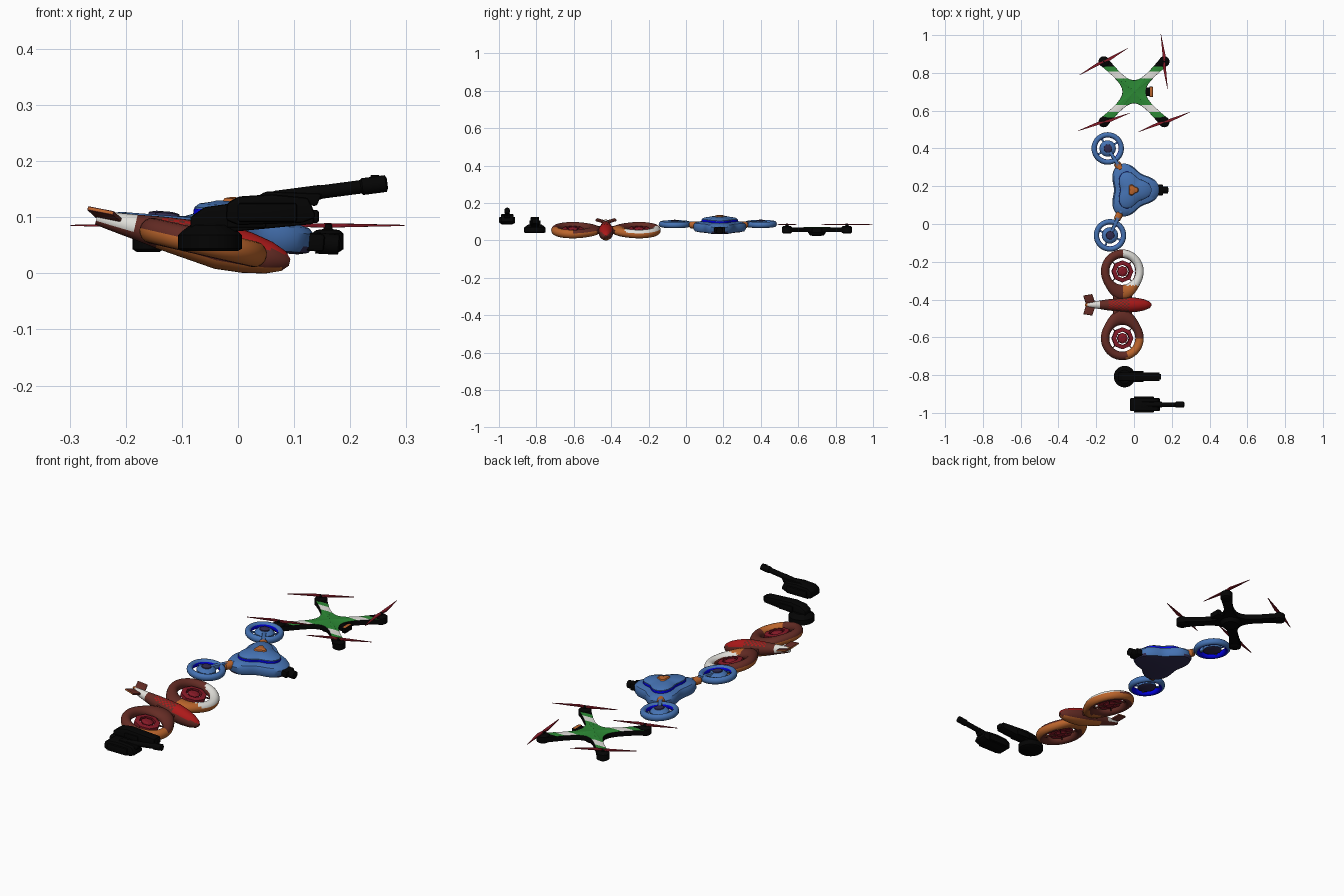
import bpy, bmesh, math
from mathutils import Matrix, Vector
from math import sin, cos, pi, radians

if "Cube" in bpy.data.objects:
    bpy.data.objects.remove(bpy.data.objects["Cube"])

def mat(name, r, g, b):
    m = bpy.data.materials.new(name)
    m.diffuse_color = (r, g, b, 1)
    m.use_nodes = True
    m.node_tree.nodes["Principled BSDF"].inputs["Base Color"].default_value = m.diffuse_color
    return m

BLACK = mat("black", .0012, .0012, .0012)
GREEN = mat("green", .025, .25, .035)
WHITE = mat("white", .75, .74, .7)
RED = mat("red", .42, .01, .01)
CRIMSON = mat("crimson", .24, .01, .02)
ORANGE = mat("orange", .5, .13, .025)
BROWN = mat("brown", .13, .025, .018)
BLUE = mat("blue", .06, .17, .45)
BRIGHT = mat("bright blue", 0, 0, .9)
NAVY = mat("dark navy", .03, .025, .08)

def at(x, y, z, yaw=0, pitch=0):
    return (Matrix.Translation((x, y, z)) @ Matrix.Rotation(radians(pitch), 4, 'Y')
            @ Matrix.Rotation(radians(yaw), 4, 'Z'))

def finish(name, bm, mats, m=Matrix(), rule=None, smooth=True, bevel=0):
    """Colour faces by rule (local centre, normal), place and link the part."""
    bmesh.ops.recalc_face_normals(bm, faces=bm.faces)
    if rule:
        for f in bm.faces:
            f.material_index = rule(f.calc_center_median(), f.normal)
    if bevel:
        bmesh.ops.bevel(bm, geom=bm.edges[:], offset=bevel, segments=2, affect='EDGES', profile=.5)
    bm.transform(m)
    me = bpy.data.meshes.new(name)
    bm.to_mesh(me)
    bm.free()
    for k in mats:
        me.materials.append(k)
    ob = bpy.data.objects.new(name, me)
    bpy.context.collection.objects.link(ob)
    if smooth:
        bpy.ops.object.select_all(action='DESELECT')
        bpy.context.view_layer.objects.active = ob
        ob.select_set(True)
        bpy.ops.object.shade_smooth_by_angle(angle=radians(35))
    return ob

def loft(rings, closed=False):
    """Skin a stack of point rings; closed joins last to first, else caps."""
    bm = bmesh.new()
    vs = [[bm.verts.new(p) for p in r] for r in rings]
    n, k = len(vs[0]), len(vs)
    for i in range(k if closed else k - 1):
        a, b = vs[i], vs[(i + 1) % k]
        for j in range(n):
            bm.faces.new((a[j], a[(j + 1) % n], b[(j + 1) % n], b[j]))
    if not closed:
        bm.faces.new(vs[0])
        bm.faces.new(vs[-1])
    return bm

def lathe(name, prof, mats, m, seg=32, closed=False, **kw):
    rings = [[(r * cos(2 * pi * j / seg), r * sin(2 * pi * j / seg), z) for j in range(seg)]
             for r, z in prof]
    return finish(name, loft(rings, closed), mats, m, **kw)

def rod_x(name, prof, mats, m, seg=20, **kw):
    """Round part along x from (x, radius) stations."""
    rings = [[(x, r * cos(2 * pi * j / seg), r * sin(2 * pi * j / seg)) for j in range(seg)]
             for x, r in prof]
    return finish(name, loft(rings), mats, m, **kw)

def prism(name, pts, half, mats, m, bevel=.004, **kw):
    """Side profile (x, z) extruded across y."""
    return finish(name, loft([[(x, s * half, z) for x, z in pts] for s in (-1, 1)]),
                  mats, m, bevel=bevel, **kw)

def box(name, x0, x1, z0, z1, half, mats, m, **kw):
    return prism(name, [(x0, z0), (x1, z0), (x1, z1), (x0, z1)], half, mats, m, **kw)

# ---- Four-rotor drone -------------------------------------------------
Q = at(0, .70, 0)
side = []
for j in range(13):
    t = j / 12
    b = ((1 - t) ** 3, 3 * t * (1 - t) ** 2, 3 * t * t * (1 - t), t ** 3)
    side.append(Vector((b[0] * .179 + (b[1] + b[2]) * .022 + b[3] * .179,
                        -b[0] * .141 - b[1] * .01 + b[2] * .01 + b[3] * .141, 0)))
outline = [Matrix.Rotation(k * pi / 2, 3, 'Z') @ p for k in range(4) for p in side]
bm = loft([[(p.x * s, p.y * s, z) for p in outline] for s, z in
           ((.02, .045), (.97, .045), (1, .052), (1, .064), (.98, .069), (.5, .07), (.02, .073))])
for c in (.07, .108, .135):
    for s in (-1, 1):
        bmesh.ops.bisect_plane(bm, geom=bm.verts[:] + bm.edges[:] + bm.faces[:],
                               plane_co=(0, s * c, 0), plane_no=(0, 1, 0))

def quad_rule(c, n):
    if n.z < .3 or abs(c.y) > .135:
        return 0
    return 2 if .07 < abs(c.y) < .108 else 1
finish("quad_frame", bm, [BLACK, GREEN, WHITE], Q, quad_rule)
lathe("quad_belly", [(.02, .024), (.038, .028), (.05, .046)], [BLACK], Q)
for sx, sy, yaw in ((-1, 1, 29), (1, 1, -83), (-1, -1, 19), (1, -1, 21)):
    x, y = sx * .16, .70 + sy * .16
    M = at(x, y, 0)
    lathe("quad_motor", [(.02, .038), (.028, .043), (.028, .071), (.021, .077), (.008, .079),
                         (.008, .087), (.003, .09)], [BLACK], M, 24)
    for flip in (0, 180):
        bm = loft([[(px, py, .0855 + s * h) for px, py, h in ((0, -.004, .004), (.03, -.011, .003),
                   (.146, -.001, .001), (.146, .001, .001), (.03, .005, .003), (0, .004, .004))]
                   for s in (-1, 1)])
        finish("quad_blade", bm, [CRIMSON], at(x, y, 0, yaw + flip), smooth=False)
# Camera, orange on its top
box("quad_camera_mount", .055, .085, .045, .068, .022, [BLACK], Q)
box("quad_camera", .082, .1, .042, .068, .027, [BLACK, ORANGE], Q, bevel=.002,
    rule=lambda c, n: int(n.z > .5))

# ---- Blue two-rotor drone ---------------------------------------------
B = at(-.01, .18, .073, 0, 4.5)

def tri(s, z, n=60):
    return [(s * (.12 + .025 * cos(3 * a)) * cos(a), s * 1.05 * (.12 + .025 * cos(3 * a)) * sin(a), z)
            for a in (2 * pi * j / n for j in range(n))]

finish("blue_hull", loft([tri(.82, -.03), tri(.95, -.026), tri(1, -.015), tri(1, .008), tri(.94, .018),
                          tri(.72, .027)]), [BLUE, NAVY], B, lambda c, n: int(n.z < -.5))
finish("blue_glow_line", loft([tri(.7, .022), tri(.69, .037)]), [BRIGHT, BLUE], B,
       lambda c, n: int(n.z > .5))
finish("blue_canopy", loft([tri(.68, .034), tri(.68, .04), tri(.6, .047), tri(.42, .051), tri(.3, .055)]),
       [BLUE], B)
finish("blue_top_marker", loft([tri(.22, .053, 30), tri(.18, .06, 30), tri(.06, .063, 30)]), [ORANGE], B)
box("blue_nose", .1, .165, -.022, .01, .029, [BLACK], B, bevel=.006)
rod_x("blue_nose_lens", [(.15, .019), (.19, .018), (.193, .01)], [BLACK], B @ at(0, 0, -.007))

for s, rx, ry in ((1, -.13, .22), (-1, -.118, -.24)):
    R = B @ at(rx, ry, 0)
    tube = [(.072 + .014 * cos(a), .005 + .016 * sin(a)) for a in (2 * pi * k / 12 for k in range(12))]
    lathe("blue_ring", tube, [BLUE, BRIGHT], R, 40, True,
          rule=lambda c, n: int(math.hypot(c.x, c.y) < .069 and c.z < .014))
    lathe("blue_rotor_hub", [(.03, -.01), (.043, -.004), (.043, .008), (.033, .018), (.024, .021)],
          [BLUE, NAVY], R, 28, rule=lambda c, n: int(n.z < -.4))
    lathe("blue_rotor_cap", [(.023, .018), (.021, .025), (.008, .028)], [NAVY], R, 24)
    yaw = math.degrees(math.atan2(s * .1 - ry, -.055 - rx))
    for k in range(3):
        box("blue_rotor_spoke", .03, .065, 0, .006, .005, [BLUE], R @ at(0, 0, 0, yaw + 90 + 90 * k), bevel=.001)
    A = R @ at(0, 0, 0, yaw)
    box("blue_arm", .0, .16, .0, .022, .009, [BLUE], A)
    rod_x("blue_arm_joint", [(.088, .013), (.093, .018), (.128, .02), (.133, .015)], [ORANGE], A @ at(0, 0, .004))

# ---- Twin-ring brown drone --------------------------------------------
T = at(-.062, -.428, .055, 0, 13)

def fuselage_rule(c, n):
    if c.x > .03 and n.z > .5:
        return 1
    if n.z < -.65 and c.x > -.1:
        return 2
    if c.x < -.125:
        return 3 if n.z > -.5 else 0
    # Chequered grille on the back
    if -.08 < c.x < .03 and n.z > .6:
        return int((math.floor(c.x * 100) + math.floor(math.atan2(c.y, c.z) * 28 / (2 * pi))) % 2)
    return 0
grille = [(-.08 + .01 * k, .029 + .0011 * k) for k in range(12)]
rod_x("twin_fuselage", [(-.195, .012), (-.17, .016), (-.125, .022)] + grille +
      [(.08, .037), (.12, .029), (.147, .018), (.158, .006)],
      [BROWN, RED, ORANGE, WHITE], T, 28, rule=fuselage_rule)
for s in (-1, 1):
    F = T @ Matrix.Translation((-.175, 0, .003)) @ Matrix.Rotation(radians(s * 12), 4, 'X')
    bm = loft([[(x, s * y, z) for x, y in ((.03, 0), (.008, .058), (-.04, .05), (-.022, 0))]
               for z in (-.004, .004)])
    finish("twin_tail_fin", bm, [BROWN, ORANGE], F,
           lambda c, n: int(n.x < -.5 or abs(n.y) > .8), bevel=.002)
prism("twin_tail_tip", [(-.195, .0), (-.16, -.002), (-.15, .012), (-.205, .012)], .007, [ORANGE],
      T, bevel=.002)

for s in (1, -1):
    R = T @ at(0, s * .177, 0)
    rings = []
    for k in range(16):
        a = 2 * pi * k / 16
        ring = []
        for j in range(48):
            t = 2 * pi * j / 48
            out = .116 + .036 * max(0, -s * sin(t)) ** 5
            r = (out + .071) / 2 + (out - .071) / 2 * cos(a)
            ring.append((r * cos(t), r * sin(t), .023 * sin(a)))
        rings.append(ring)

    def ring_rule(c, n, s=s):
        rad = math.hypot(c.x, c.y)
        if rad > .1 and c.z < (.01 if c.x > .03 else -.001):
            return 1
        if s > 0 and c.z > 0 and c.x > .005 and n.z > .2:
            return 2 if c.y > -.075 else 1
        if s < 0 and c.z > 0 and c.x > .02 and c.y < .0:
            return 1
        return 0
    finish("twin_duct_ring", loft(rings, True), [BROWN, ORANGE, WHITE], R, ring_rule)
    lathe("twin_rotor_band", [(.036, -.008), (.058, -.008), (.058, .01), (.036, .013)], [CRIMSON], R, 8, True,
          smooth=False)
    lathe("twin_rotor_hub", [(.02, -.014), (.028, -.008), (.028, .01), (.014, .016)], [CRIMSON], R, 8,
          smooth=False)
    for k in range(4):
        box("twin_rotor_strut", .02, .074, -.012, -.006, .0025, [BROWN], R @ at(0, 0, 0, 45 + 90 * k), bevel=.001)
    box("twin_wing_root", -.05, .05, -.011, .011, .022, [BROWN], T @ at(0, s * .04, 0))

# ---- Disc-based turret ------------------------------------------------
G = at(-.05, -.808, 0)
lathe("turret_base", [(.05, .04), (.057, .044), (.057, .068), (.05, .075), (.035, .086)], [BLACK], G, 36)
prism("turret_body", [(-.035, .07), (.05, .075), (.185, .088), (.185, .116), (.04, .125), (-.01, .118),
                      (-.035, .1)], .023, [BLACK], G)
box("turret_muzzle", .175, .194, .09, .113, .015, [BLACK], G)
for s in (-1, 1):
    box("turret_cheek", .03, .1, .082, .108, .005, [BLACK], G @ at(0, s * .024, 0), bevel=.002)

# ---- Long-barrelled gun -----------------------------------------------
L = at(0, -.956, 0)
prism("gun_body", [(-.022, .095), (0, .086), (.115, .09), (.14, .1), (.125, .135), (.06, .141), (0, .137),
                   (-.02, .125)], .034, [BLACK], L, bevel=.006)
for s in (-1, 1):
    box("gun_side_pod", 0, .105, .092, .125, .009, [BLACK], L @ at(0, s * .034, 0))
prism("gun_cradle", [(.02, .13), (.14, .12), (.15, .142), (.05, .146)], .016, [BLACK], L)
rod_x("gun_barrel", [(0, .013), (.08, .013), (.085, .012), (.155, .012), (.158, .015), (.2, .015), (.203, .009)],
      [BLACK], L @ at(.065, 0, .134, 0, -7.5))
box("gun_sight", .236, .252, .16, .175, .004, [BLACK], L, bevel=.001)
